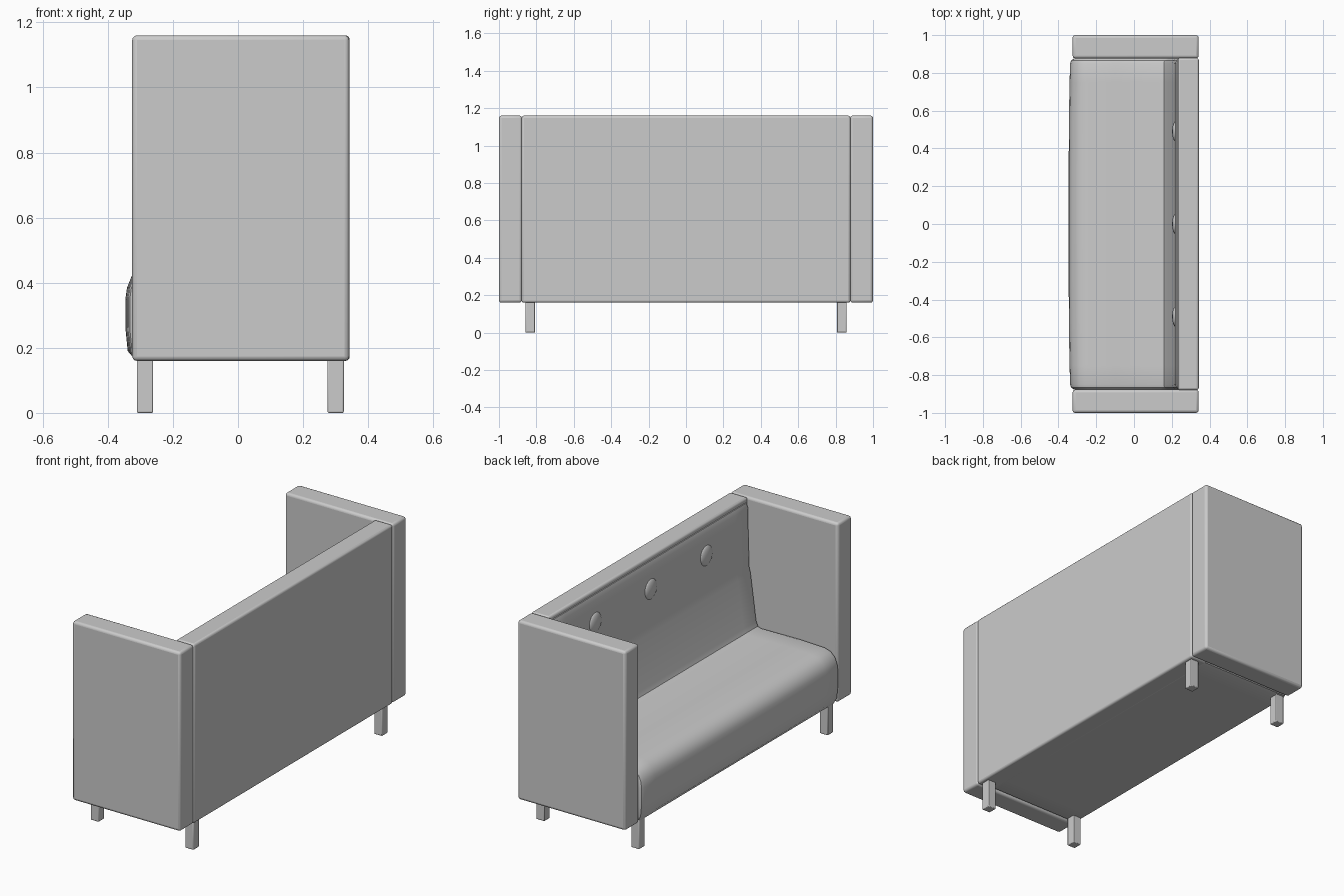
import bpy, bmesh, math
from mathutils import Vector

if "Cube" in bpy.data.objects:
    bpy.data.objects.remove(bpy.data.objects["Cube"])


def finish(name, bm, bevel=0.0, segments=3):
    bmesh.ops.recalc_face_normals(bm, faces=bm.faces)
    me = bpy.data.meshes.new(name)
    bm.to_mesh(me)
    bm.free()
    ob = bpy.data.objects.new(name, me)
    bpy.context.collection.objects.link(ob)
    if bevel:
        mod = ob.modifiers.new("bevel", 'BEVEL')
        mod.width = bevel
        mod.segments = segments
    bpy.ops.object.select_all(action='DESELECT')
    ob.select_set(True)
    bpy.context.view_layer.objects.active = ob
    bpy.ops.object.shade_smooth_by_angle(angle=math.radians(35))
    return ob


def box(name, lo, hi, bevel, segments=3):
    bm = bmesh.new()
    bmesh.ops.create_cube(bm, size=1)
    for v in bm.verts:
        v.co = Vector([(a + b) / 2 + c * (b - a) for a, b, c in zip(lo, hi, v.co)])
    return finish(name, bm, bevel, segments)


def inset(profile, d):
    # shift every profile point inwards along its corner normal (clockwise profile)
    out = []
    n = len(profile)
    for i, p in enumerate(profile):
        a, p, b = Vector(profile[i - 1]), Vector(p), Vector(profile[(i + 1) % n])
        e1, e2 = (p - a).normalized(), (b - p).normalized()
        n1, n2 = Vector((e1.y, -e1.x)), Vector((e2.y, -e2.x))
        m = (n1 + n2).normalized()
        out.append(p + m * d / max(m.dot(n1), 0.5))
    return out


# upholstered seat and inner back: one L-shaped profile (x, z) lofted along y
profile = [(0.26, 0.162), (-0.315, 0.162), (-0.33, 0.19), (-0.336, 0.25),
           (-0.337, 0.35), (-0.332, 0.385), (-0.318, 0.42), (-0.29, 0.446),
           (-0.25, 0.458), (-0.1, 0.463), (0.14, 0.46), (0.158, 0.466),
           (0.168, 0.49), (0.203, 0.75), (0.211, 0.78), (0.216, 0.95),
           (0.219, 1.11), (0.228, 1.135), (0.26, 1.145)]
half = [(0.0, 0), (0.3, 0), (0.55, 0), (0.75, 0), (0.85, 0), (0.866, 0.005), (0.877, 0.02)]
stations = [(-y, d) for y, d in reversed(half[1:])] + half
bm = bmesh.new()
rings = []
for y, d in stations:
    ring = []
    for x, z in inset(profile, d):
        if x < -0.3 and z > 0.18:
            x -= 0.009 * (1 - (y / 0.88) ** 4)
        ring.append(bm.verts.new((x, y, z)))
    rings.append(ring)
n = len(profile)
for r, s in zip(rings, rings[1:]):
    for i in range(n):
        j = (i + 1) % n
        bm.faces.new((r[i], r[j], s[j], s[i]))
bm.faces.new(rings[0])
bm.faces.new(rings[-1])
finish("seat", bm)

# outer back panel
box("back_panel", (0.232, -0.879, 0.16), (0.343, 0.879, 1.16), 0.012)

# arms and legs on both ends
for side, s in (("left", 1), ("right", -1)):
    ya, yb = sorted((s * 0.877, s * 1.0))
    box(side + "_arm", (-0.325, ya, 0.16), (0.342, yb, 1.16), 0.014)
    ya, yb = sorted((s * 0.807, s * 0.858))
    for end, x in (("front", -0.286), ("rear", 0.3)):
        box(f"{side}_{end}_leg", (x - 0.025, ya, 0.0), (x + 0.025, yb, 0.17), 0.004, 2)

# domed buttons on the inner back
for i, y in enumerate((-0.49, 0.0, 0.49)):
    bm = bmesh.new()
    bmesh.ops.create_uvsphere(bm, u_segments=24, v_segments=12, radius=1)
    for v in bm.verts:
        v.co = Vector((0.222 + v.co.x * 0.02, y + v.co.y * 0.055, 0.985 + v.co.z * 0.058))
    finish(f"button_{i + 1}", bm)
